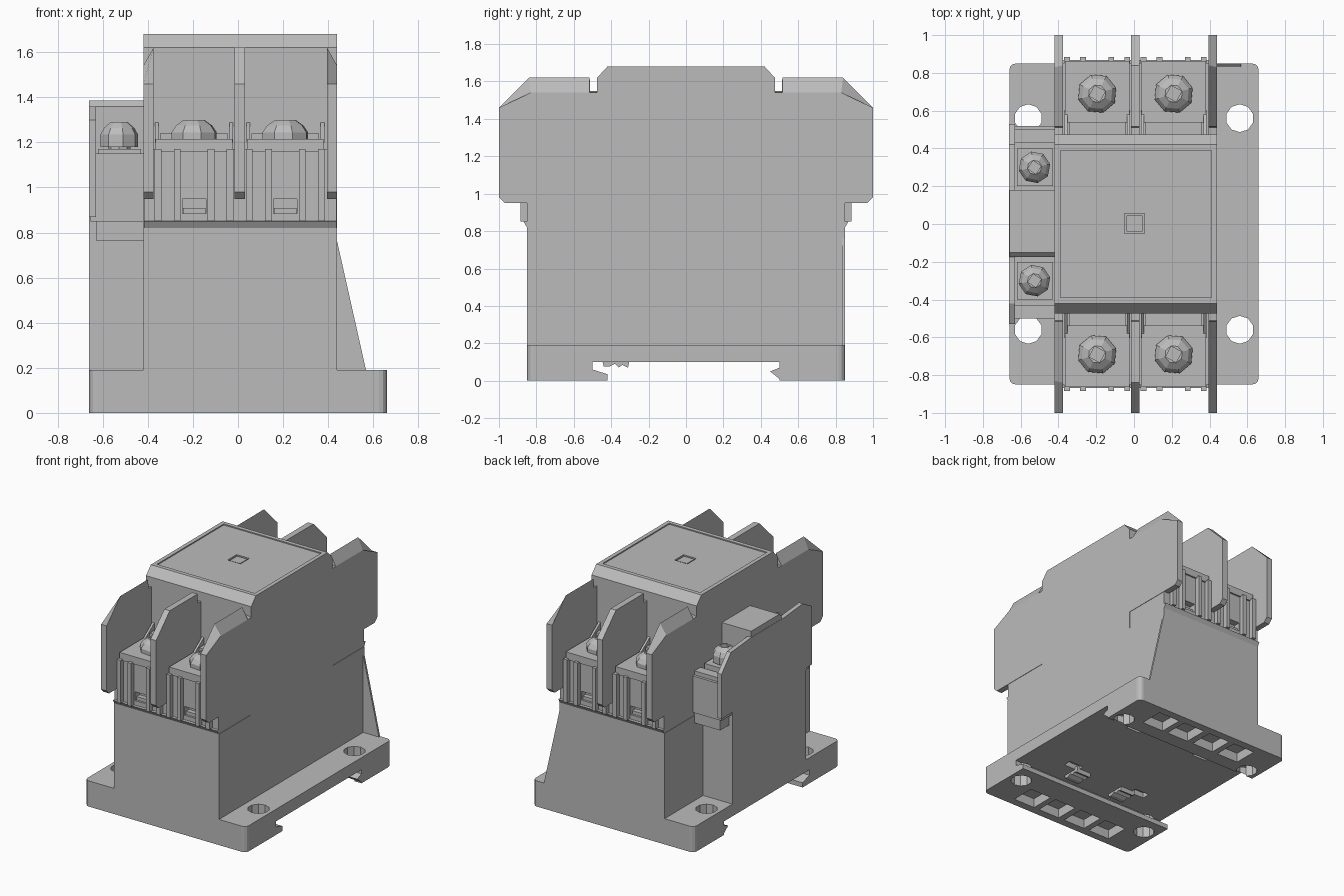
import bpy, bmesh, math
from mathutils import Matrix

if "Cube" in bpy.data.objects:
    bpy.data.objects.remove(bpy.data.objects["Cube"])

grey = bpy.data.materials.new("housing grey")
grey.use_nodes = True
grey.diffuse_color = (0.5, 0.5, 0.5, 1)
grey.node_tree.nodes["Principled BSDF"].inputs["Base Color"].default_value = (0.5, 0.5, 0.5, 1)


def finish(name, bm):
    bmesh.ops.recalc_face_normals(bm, faces=bm.faces)
    mesh = bpy.data.meshes.new(name)
    bm.to_mesh(mesh)
    bm.free()
    mesh.materials.append(grey)
    ob = bpy.data.objects.new(name, mesh)
    bpy.context.collection.objects.link(ob)
    return ob


def box(name, x, y, z):
    bm = bmesh.new()
    bmesh.ops.create_cube(bm, size=1)
    for v in bm.verts:
        for i, (a, b) in enumerate((x, y, z)):
            v.co[i] = (a + b) / 2 + v.co[i] * (b - a)
    return finish(name, bm)


def prism(name, x, near, far=None, flip=1, round_corners=0):
    """Loft a (y, z) outline from x[0] to x[1]; far may differ from near."""
    bm = bmesh.new()
    a = [bm.verts.new((x[0], y * flip, z)) for y, z in near]
    b = [bm.verts.new((x[1], y * flip, z)) for y, z in far or near]
    bm.faces.new(a)
    bm.faces.new(b[::-1])
    for i in range(len(a)):
        j = (i + 1) % len(a)
        bm.faces.new((a[i], b[i], b[j], a[j]))
    if round_corners:
        ends = [e for e in bm.edges if all(abs(v.co.y) > 0.84 for v in e.verts)
                and abs(e.verts[0].co.z - e.verts[1].co.z) > 0.1]
        bmesh.ops.bevel(bm, geom=ends, offset=round_corners, segments=3,
                        affect='EDGES', profile=0.5)
    return finish(name, bm)


def cylinder(name, x, y, z, r, r2=None, sides=12, turn=0):
    bm = bmesh.new()
    bmesh.ops.create_cone(bm, cap_ends=True, segments=sides, radius1=r,
                          radius2=r if r2 is None else r2, depth=z[1] - z[0],
                          matrix=Matrix.Translation((x, y, sum(z) / 2))
                          @ Matrix.Rotation(turn, 4, 'Z'))
    return finish(name, bm)


def cut(target, cutters):
    bpy.context.view_layer.objects.active = target
    for c in cutters:
        c.hide_render = True
        m = target.modifiers.new("cut", 'BOOLEAN')
        m.operation, m.solver, m.object = 'DIFFERENCE', 'EXACT', c
        bpy.ops.object.modifier_apply(modifier=m.name)
        bpy.data.objects.remove(c)


def screw(name, x, y, z, r, turn):
    # eight-sided domed head with a square driver recess
    bm = bmesh.new()
    rings = []
    for k, h in ((1, -0.03), (1, 0.025), (0.8, 0.055), (0.45, 0.08)):
        rings.append([bm.verts.new((x + k * r * math.cos(turn + i * math.pi / 4),
                                    y + k * r * math.sin(turn + i * math.pi / 4), z + h))
                      for i in range(8)])
    for low, high in zip(rings, rings[1:]):
        for i in range(8):
            j = (i + 1) % 8
            bm.faces.new((low[i], low[j], high[j], high[i]))
    bm.faces.new(rings[0][::-1])
    bm.faces.new(rings[-1])
    head = finish(name, bm)
    cut(head, [cylinder("recess", x, y, (z + 0.035, z + 0.12), r * 0.42, sides=4, turn=turn)])


# Mounting base: rail channel along x, lips, pockets and mounting holes
base = prism("mounting_base", (-0.66, 0.66), [
    (-0.85, 0), (-0.42, 0), (-0.42, 0.035), (-0.5, 0.06), (-0.5, 0.1), (0.5, 0.1),
    (0.5, 0.07), (0.45, 0.05), (0.5, 0.01), (0.5, 0), (0.85, 0), (0.85, 0.19), (-0.85, 0.19)],
    round_corners=0.035)
holes = [cylinder("hole", sx * 0.56, sy * 0.56, (-0.1, 0.3), 0.074, sides=10)
         for sx in (-1, 1) for sy in (-1, 1)]
pockets = [box("pocket", (x - 0.09, x + 0.09), (y - 0.09, y + 0.09), (-0.05, 0.07))
           for x in (-0.34, -0.115, 0.115, 0.34) for y in (-0.7, 0.7)]
slots = [box("slot", (x - 0.06, x + 0.06), (y - 0.03, y + 0.03), (0.05, 0.14))
         for x in (-0.3, 0.3) for y in (-0.3, 0.38)]
cut(base, holes + pockets + slots)
for i, x in enumerate((-0.2, 0.2)):
    prism(f"rail_clip_{i}", (x - 0.06, x + 0.06),
          [(-0.45, 0.12), (-0.44, 0.075), (-0.41, 0.075), (-0.38, 0.09), (-0.36, 0.07),
           (-0.34, 0.085), (-0.31, 0.07), (-0.3, 0.12)])

# Main housing
X0, X1 = -0.42, 0.44
box("lower_housing", (X0, X1), (-0.85, 0.85), (0.15, 0.82))
core = prism("upper_housing", (X0, X1), [
    (-0.475, 0.8), (0.475, 0.8), (0.475, 1.62), (0.42, 1.68), (-0.42, 1.68), (-0.475, 1.62)])
frame = box("groove", (-0.39, 0.41), (-0.39, 0.39), (1.672, 1.8))
button_gap = box("gap", (-0.05, 0.055), (-0.05, 0.055), (1.64, 1.8))
cut(core, [frame, button_gap])
box("centre_button", (-0.04, 0.045), (-0.04, 0.045), (1.63, 1.668))
for x, tip in ((X1, 0.57),):
    bm = bmesh.new()
    lo, hi = [[bm.verts.new((px, y, z)) for px, z in ((x, 0.18), (tip, 0.18), (x, 0.76))]
              for y in (0.835, 0.85)]
    bm.faces.new(lo)
    bm.faces.new(hi)
    for i in range(3):
        j = (i + 1) % 3
        bm.faces.new((lo[i], lo[j], hi[j], hi[i]))
    finish("rear_gusset", bm)

# Barrier outlines: tall inside edge, lower outside edge
foot = [(0.46, 0.95), (0.97, 0.95), (1, 0.98), (1, 1.46)]
tall = foot + [(0.84, 1.62), (0.515, 1.62), (0.512, 1.55), (0.46, 1.55)]
low = foot + [(0.83, 1.54), (0.515, 1.54), (0.512, 1.54), (0.46, 1.54)]

for end, s in (("front", -1), ("rear", 1)):
    prism(end + "_barrier_right", (X0, -0.375), low, tall, flip=s)
    prism(end + "_barrier_left", (0.395, X1), tall, low, flip=s)
    prism(end + "_barrier_centre", (-0.015, 0.03), tall, flip=s)

    # Terminal block with flared sill, ribs and windows
    block = prism(end + "_terminal_block", (X0 + 0.003, X1 - 0.003), [
        (0.46, 0.8), (0.845, 0.8), (0.85, 0.82), (0.868, 0.85), (0.85, 0.852),
        (0.85, 1.17), (0.46, 1.17)], flip=s)
    cut(block, [box("window", (c - 0.052, c + 0.052), sorted((s * 0.8, s * 0.9)), (0.885, 0.95))
                for c in (-0.195, 0.21)])
    for side, c in (("right", -0.195), ("left", 0.21)):
        box(f"{end}_{side}_terminal_plate", (c - 0.17, c + 0.17),
            sorted((s * 0.535, s * 0.862)), (1.16, 1.215))
        box(f"{end}_{side}_terminal_ledge", (c - 0.15, c + 0.15),
            sorted((s * 0.46, s * 0.54)), (1.16, 1.24))
        for k, dx in enumerate((-0.16, -0.075, 0.075, 0.16)):
            box(f"{end}_{side}_rib_{k}", (c + dx - 0.015, c + dx + 0.015),
                sorted((s * 0.83, s * 0.885)), (0.852, 1.17))
        box(f"{end}_{side}_window_sill", (c - 0.05, c + 0.05),
            sorted((s * 0.79, s * 0.835)), (0.885, 0.91))
        screw(f"{end}_{side}_terminal_screw", c, s * 0.69, 1.22, 0.105, 0.3)
        for k, dx in enumerate((-0.165, 0.165)):
            prism(f"{end}_{side}_corner_web_{k}", (c + dx - 0.008, c + dx + 0.008),
                  [(0.46, 1.2), (0.6, 1.2), (0.46, 1.3)], flip=s)

# Auxiliary contact block on the right-hand side
box("auxiliary_column", (-0.66, X0), (-0.46, 0.4), (0.15, 0.9))
box("auxiliary_body", (-0.655, X0), (-0.5, 0.52), (0.85, 1.12))
box("auxiliary_skirt", (-0.63, X0), (-0.49, 0.5), (0.765, 0.87))
prism("auxiliary_bridge", (-0.66, X0), [
    (-0.175, 1.1), (0.18, 1.1), (0.18, 1.385), (-0.15, 1.385), (-0.175, 1.36)])
prism("auxiliary_outer_wall", (-0.662, -0.63), [
    (-0.53, 0.87), (0.53, 0.87), (0.53, 1.2), (0.42, 1.32), (0.18, 1.34),
    (-0.2, 1.34), (-0.42, 1.36), (-0.53, 1.3)])
for end, s in (("front", -1), ("rear", 1)):
    box(f"auxiliary_{end}_plate", (-0.62, -0.43), sorted((s * 0.2, s * 0.4)), (1.1, 1.17))
    box(f"auxiliary_{end}_lip", (-0.64, X0), sorted((s * 0.43, s * 0.5)), (1.1, 1.15))
    screw(f"auxiliary_{end}_screw", -0.527, s * 0.3, 1.21, 0.085, 0.2)
    cylinder(f"auxiliary_{end}_screw_neck", -0.527, s * 0.3, (1.15, 1.22), 0.05, sides=8)
